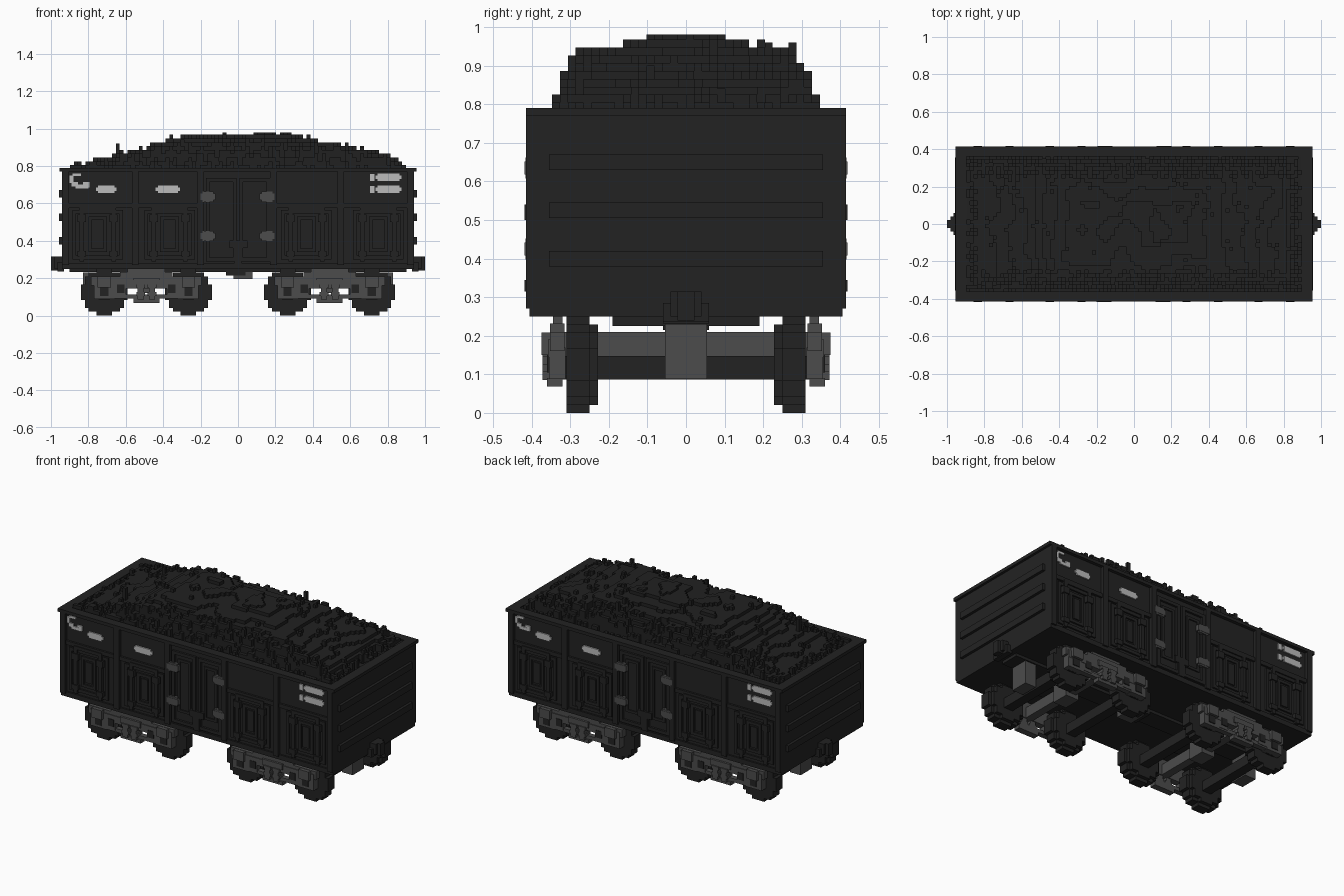
import bpy, bmesh, math, random
from mathutils import Vector, noise

cube = bpy.data.objects.get("Cube")
if cube:
    bpy.data.objects.remove(cube)
random.seed(4)
V = 2 / 98  # block size


def material(name, v):
    m = bpy.data.materials.new(name)
    m.use_nodes = True
    m.diffuse_color = (v, v, v, 1)
    b = m.node_tree.nodes["Principled BSDF"]
    b.inputs["Base Color"].default_value = (v, v, v, 1)
    b.inputs["Roughness"].default_value = 0.9
    return m


BLACK = material("body black", 0.0165)
COAL = material("coal black", 0.0155)
GREY = material("steel grey", 0.072)
PALE = material("marking pale grey", 0.5)


def finish(name, bm, mat):
    me = bpy.data.meshes.new(name)
    bm.to_mesh(me)
    bm.free()
    me.materials.append(mat)
    ob = bpy.data.objects.new(name, me)
    bpy.context.collection.objects.link(ob)
    return ob


def part(name, boxes, mat):
    """One object from boxes (x0, x1, y0, y1, z0, z1)."""
    bm = bmesh.new()
    for x0, x1, y0, y1, z0, z1 in boxes:
        vs = bmesh.ops.create_cube(bm, size=1)["verts"]
        for v in vs:
            v.co = ((x0 + x1) / 2 + v.co.x * (x1 - x0),
                    (y0 + y1) / 2 + v.co.y * (y1 - y0),
                    (z0 + z1) / 2 + v.co.z * (z1 - z0))
    return finish(name, bm, mat)


def turned(bs):
    """Add copies rotated half a turn about z."""
    return bs + [(-b[1], -b[0], -b[3], -b[2], b[4], b[5]) for b in bs]


def mirror_x(bs):
    return bs + [(-b[1], -b[0], *b[2:]) for b in bs]


def mirror_y(bs):
    return bs + [(b[0], b[1], -b[3], -b[2], b[4], b[5]) for b in bs]


def front(x0, x1, z0, z1, out, base=0.39):
    """Box on the front wall standing out to y = -out."""
    return (x0, x1, -out, -base, z0, z1)


def frame(x0, x1, z0, z1, t, out):
    return [front(x0, x0 + t, z0, z1, out), front(x1 - t, x1, z0, z1, out),
            front(x0, x1, z1 - t, z1, out), front(x0, x1, z0, z0 + t, out)]


# Body shell
part("body_walls", mirror_y([(-.94, .94, .365, .395, .25, .78)])
     + mirror_x([(.91, .94, -.395, .395, .25, .78)]), BLACK)
part("floor", [(-.94, .94, -.395, .395, .26, .29)], BLACK)
part("top_rim", mirror_y([(-.955, .955, .36, .415, .77, .79)])
     + mirror_x([(.895, .955, -.415, .415, .77, .79)]), BLACK)
part("side_sills", mirror_y([(-.94, .94, .375, .405, .25, .28)]), BLACK)
part("end_ribs", mirror_x([(.93, .957, -.355, .355, z - .02, z + .02)
                           for z in (.40, .525, .65)]), BLACK)

# Side posts and rails
posts = [front(x - .018, x + .018, .27, .78, .415) for x in (-.922, -.55, -.2, .19, .55, .922)]
posts += mirror_x([front(.2, .94, .575, .6, .407)])
part("side_posts", turned(posts), BLACK)

# Discharge hatches with brackets and bolts on each outer bay
hatch, brackets = [], []
for c in (-.75, -.366, .366, .75):
    hatch += frame(c - .135, c + .135, .30, .565, .02, .405)
    hatch += frame(c - .05, c + .05, .34, .53, .018, .405)
    for s in (-.085, .085):
        brackets += [front(c + s - .012, c + s + .012, .29, .585, .412),
                     front(c + s - .022, c + s + .022, .50, .54, .418),
                     front(c + s - .022, c + s + .022, .315, .345, .418)]
    brackets += [front(c - .095, c + .095, .565, .585, .412),
                 front(c - .022, c + .022, .37, .50, .402)]
part("hatch_frames", turned(hatch), BLACK)
part("hatch_brackets", turned(brackets), BLACK)

# Double doors and their hinges
doors = []
for s in (-.09, .09):
    doors += frame(s - .082, s + .082, .29, .735, .02, .408)
    doors += frame(s - .045, s + .045, .36, .69, .016, .402)
doors += [front(-.045, .05, .36, .40, .412), front(-.02, .02, .28, .36, .412)]
part("side_doors", turned(doors), BLACK)
hinges = []
for x in (-.16, .155):
    for z in (.635, .425):
        hinges += [front(x - .04, x + .04, z - .017, z + .017, .418),
                   front(x - .03, x + .03, z - .027, z + .027, .416)]
part("door_hinges", turned(hinges), GREY)


# Pale markings as thin plates with clipped corners
def pill(x0, x1, z0, z1):
    c = .011
    return [front(x0 + c, x1 - c, z0, z1, .403, .395),
            front(x0, x1, z0 + c, z1 - c, .4025, .395)]


marks = pill(-.76, -.65, .655, .695) + pill(-.44, -.31, .655, .695)
for z in (.655, .72):
    marks += pill(.735, .875, z, z + .04) + [front(.705, .73, z, z + .038, .403, .395)]
marks += [front(-.90, -.88, .71, .75, .403, .395), front(-.885, -.84, .745, .76, .403, .395),
          front(-.89, -.855, .69, .715, .403, .395), front(-.87, -.80, .68, .70, .403, .395),
          front(-.83, -.795, .685, .715, .4025, .395)]
part("side_markings", turned(marks), PALE)

# Couplers and underframe
part("couplers", mirror_x([(.93, .965, -.06, .06, .235, .285), (.93, .98, -.04, .04, .25, .315),
                           (.96, 1.0, -.022, .022, .24, .315)]), BLACK)
part("underframe", [(-.93, .93, -.375, .375, .25, .27), (-.9, .9, -.06, .06, .232, .255)]
     + mirror_x([(.40, .58, -.19, .19, .225, .255)]), BLACK)
part("centre_gear", [(-.065, .04, -.06, .06, .215, .25)], BLACK)
part("centre_valve", [(-.025, .077, -.055, .055, .195, .225),
                      (.03, .077, -.055, .055, .22, .25)], GREY)
part("draft_gear", mirror_x([(.755, .83, -.055, .055, .088, .23)]), GREY)

# Bogies
R, WZ = .125, .125


def disc(cx, y0, y1, r):
    """Stepped disc made of stacked rows."""
    n = round(2 * r / V)
    h = 2 * r / n
    rows = []
    for i in range(n):
        dz = (i + .5) * h - r
        w = max(2, round(math.sqrt(r * r - dz * dz) / h)) * h
        rows.append((cx - w, cx + w, y0, y1, WZ + dz - h / 2, WZ + dz + h / 2))
    return rows


for label, bx in (("rear", -.49), ("lead", .49)):
    wheels, axles, sides, springs, bearings = [], [], [], [], []
    for wx in (bx - .225, bx + .225):
        wheels += disc(wx, .25, .31, R) + disc(wx, .228, .25, R - V)
        axles.append((wx - .03, wx + .03, -.32, .32, .087, .147))
        # journal boxes and their covers
        sides += [(wx - .055, wx + .055, .312, .355, .088, .17),
                  (wx - .035, wx + .035, .35, .375, .15, .208)]
        bearings.append((wx - .022, wx + .022, .35, .36, .105, .15))
    # cast side frames
    sides += [(bx - .295, bx + .295, .315, .352, .16, .21),
              (bx - .28, bx + .28, .315, .357, .145, .19),
              (bx - .14, bx + .14, .315, .352, .20, .232),
              (bx - .10, bx + .10, .32, .345, .22, .252),
              (bx - .17, bx + .17, .32, .352, .09, .112)]
    for s in (-1, 1):
        a, b = sorted((bx + s * .11, bx + s * .17))
        sides.append((a, b, .32, .355, .10, .18))
        bearings.append((bx + s * .137 - .02, bx + s * .137 + .02, .35, .36, .12, .165))
        # spring coils as stacked plates
        for k in range(4):
            w = .024 if k % 2 else .017
            m = bx + s * .03
            springs.append((m - w, m + w, .32, .372, .085 + k * V, .085 + (k + 1) * V))
    springs += [(bx - .07, bx + .07, .32, .36, .068, .09), (bx - .07, bx + .07, .32, .365, .165, .2)]
    part(label + "_wheels", mirror_y(wheels), BLACK)
    part(label + "_axles", axles, BLACK)
    part(label + "_side_frames", mirror_y(sides), GREY)
    part(label + "_springs", mirror_y(springs), GREY)
    part(label + "_bearings", mirror_y(bearings), BLACK)
    part(label + "_bolster", [(bx - .025, bx + .025, -.35, .35, .145, .21),
                              (bx - .045, bx + .045, -.055, .055, .12, .235)], GREY)

# Coal heap: stepped height field
PX = [(-.92, .76), (-.86, .80), (-.75, .825), (-.55, .865), (-.51, .89), (-.45, .92), (-.37, .945),
      (-.28, .965), (.05, .965), (.12, .985), (.24, .985), (.30, .96), (.36, .945), (.47, .925),
      (.55, .905), (.66, .885), (.80, .86), (.86, .81), (.92, .75)]
PY = [(0, .985), (.09, .985), (.12, .955), (.21, .94), (.29, .905), (.32, .85), (.345, .78), (.375, .72)]


def lerp(pts, t):
    for (a, p), (b, q) in zip(pts, pts[1:]):
        if t <= b:
            return p + (q - p) * max(0, (t - a) / (b - a))
    return pts[-1][1]


NX, NY, LOW = 90, 36, .60
SPIKES = {(-.64, -.2): .92, (-.08, .05): .98, (.28, .22): .96, (.28, .28): .96, (.28, .02): .98,
          (.67, -.1): .90, (-.3, -.26): .94, (-.64, .2): .90, (.85, .1): .84}
heights = {}
for i in range(NX):
    for j in range(NY):
        x, y = (i - NX / 2 + .5) * V, (j - NY / 2 + .5) * V
        h = min(lerp(PX, x), lerp(PY, abs(y)))
        h += .022 * (noise.noise(Vector((x * 6, y * 6, 3))) - .3)
        if abs(y) > .25 or abs(x) > .83:
            h += random.choice((-2, -1, 0, 0, 0, 1)) * V  # ragged slopes
        elif random.random() < .03:
            h += V
        heights[i, j] = min(.98, LOW + round((h - LOW) / V) * V)
for (x, y), z in SPIKES.items():
    heights[int(x / V + NX / 2), int(y / V + NY / 2)] = z

bm = bmesh.new()


def quad(*pts):
    bm.faces.new([bm.verts.new(p) for p in pts])


for (i, j), h in heights.items():
    x0, y0 = (i - NX / 2) * V, (j - NY / 2) * V
    x1, y1 = x0 + V, y0 + V
    quad((x0, y0, h), (x1, y0, h), (x1, y1, h), (x0, y1, h))
    for di, dj, a, b in ((1, 0, (x1, y0), (x1, y1)), (-1, 0, (x0, y1), (x0, y0)),
                         (0, 1, (x1, y1), (x0, y1)), (0, -1, (x0, y0), (x1, y0))):
        g = heights.get((i + di, j + dj), LOW)
        if g < h - 1e-5:
            quad((*a, g), (*b, g), (*b, h), (*a, h))
bmesh.ops.remove_doubles(bm, verts=bm.verts, dist=1e-5)
finish("coal_load", bm, COAL)
